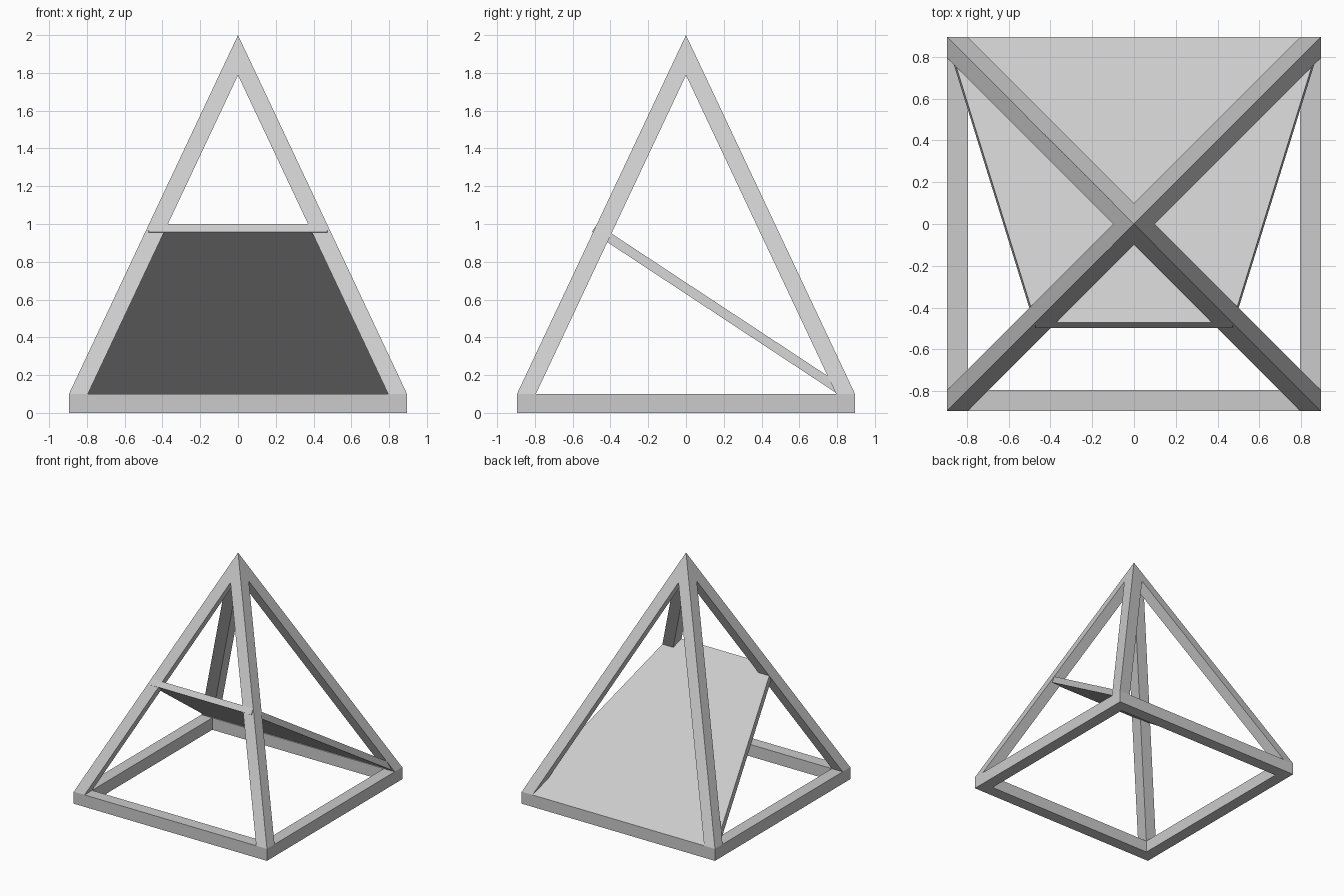
import bpy, bmesh
from mathutils import Vector

cube = bpy.data.objects.get("Cube")
if cube:
    bpy.data.objects.remove(cube, do_unlink=True)

HALF, BAR, BASE, TOP = 0.895, 0.1, 0.1, 2.0
THICK = 0.05

grey = bpy.data.materials.new("light grey")
grey.use_nodes = True
colour = (0.6, 0.6, 0.6, 1)
grey.diffuse_color = colour
grey.node_tree.nodes["Principled BSDF"].inputs["Base Color"].default_value = colour


def half_at(z):
    """Half width of the pyramid at height z."""
    return HALF * (TOP - z) / (TOP - BASE)


def make(name, bm):
    bmesh.ops.recalc_face_normals(bm, faces=bm.faces)
    mesh = bpy.data.meshes.new(name)
    bm.to_mesh(mesh)
    bm.free()
    mesh.materials.append(grey)
    obj = bpy.data.objects.new(name, mesh)
    bpy.context.collection.objects.link(obj)
    return obj


def square(bm, lo, hi, z, sx=1, sy=1):
    return [bm.verts.new((sx * x, sy * y, z))
            for x, y in ((lo, lo), (hi, lo), (hi, hi), (lo, hi))]


def bridge(bm, a, b):
    n = len(a)
    for i in range(n):
        j = (i + 1) % n
        bm.faces.new((a[i], a[j], b[j], b[i]))


# Square base ring
bm = bmesh.new()
inner = HALF - BAR
loops = [square(bm, -r, r, z) for r, z in
         ((HALF, 0), (HALF, BASE), (inner, BASE), (inner, 0))]
for i in range(4):
    bridge(bm, loops[i], loops[(i + 1) % 4])
make("base_frame", bm)

# Four leaning corner posts that meet under the cap
cap_z = TOP - (TOP - BASE) * BAR / HALF
for sx, side in ((1, "left"), (-1, "right")):
    for sy, end in ((-1, "front"), (1, "back")):
        bm = bmesh.new()
        low = square(bm, HALF - BAR, HALF, BASE, sx, sy)
        high = square(bm, 0, BAR, cap_z, sx, sy)
        bridge(bm, low, high)
        bm.faces.new(low)
        bm.faces.new(high)
        make(f"{end}_{side}_post", bm)

# Solid pyramid cap
bm = bmesh.new()
rim = square(bm, -BAR, BAR, cap_z)
tip = bm.verts.new((0, 0, TOP))
bm.faces.new(rim)
for i in range(4):
    bm.faces.new((rim[i], rim[(i + 1) % 4], tip))
make("top_cap", bm)

# Sloping panel from the back base edge up to the front posts
z = 1.0
r = half_at(z)
top_pts = [Vector(p) for p in ((-r, -r, z), (r, -r, z),
                               (HALF, HALF, BASE), (-HALF, HALF, BASE))]
normal = (top_pts[1] - top_pts[0]).cross(top_pts[2] - top_pts[0]).normalized()
bm = bmesh.new()
upper = [bm.verts.new(p) for p in top_pts]
lower = [bm.verts.new(p - normal * THICK) for p in top_pts]
bm.faces.new(upper)
bm.faces.new(lower)
bridge(bm, upper, lower)
make("sloping_panel", bm)
